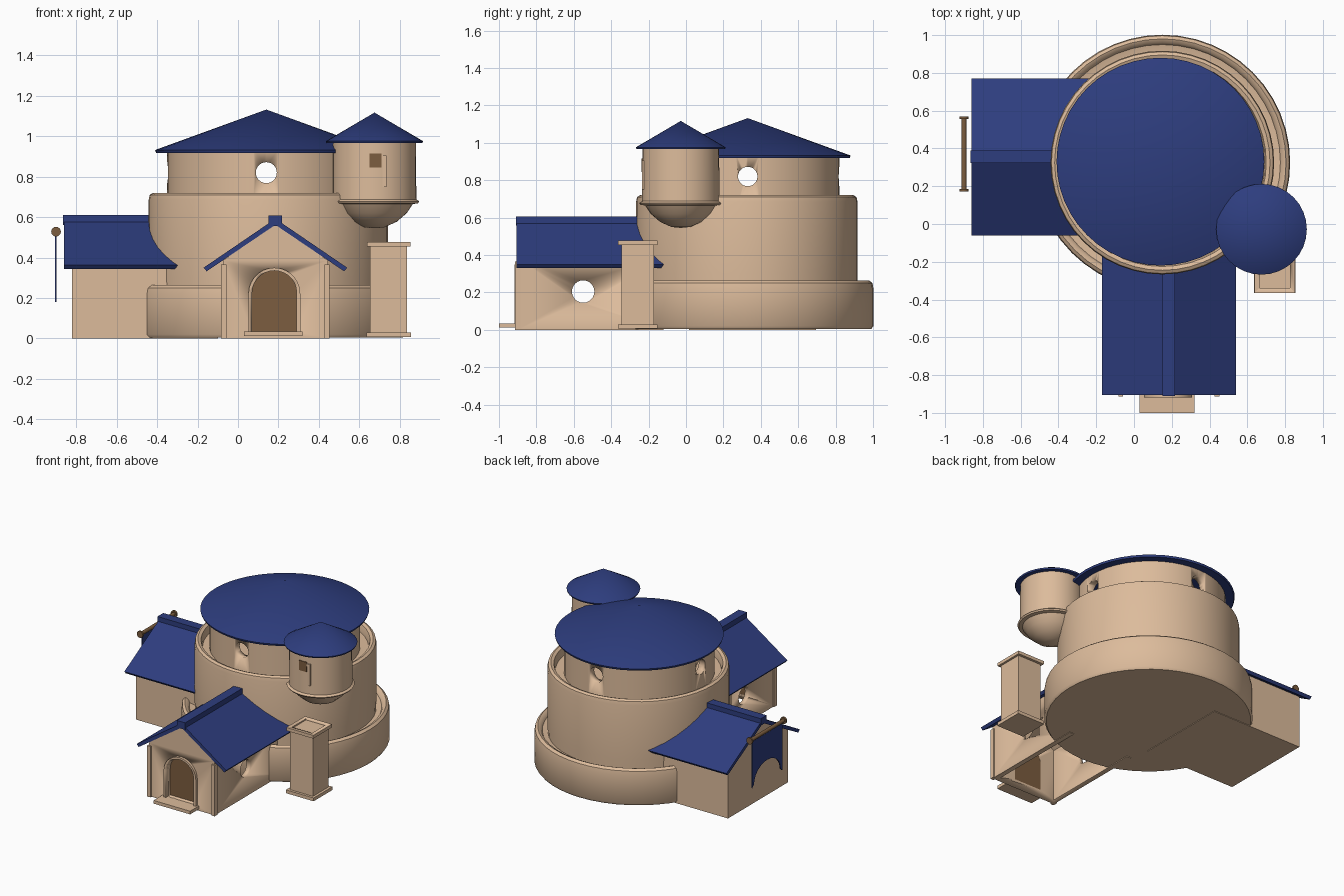
import bpy, bmesh, math
from mathutils import Matrix, Vector

if "Cube" in bpy.data.objects:
    bpy.data.objects.remove(bpy.data.objects["Cube"])

def material(name, col):
    m = bpy.data.materials.new(name)
    m.diffuse_color = (*col, 1)
    m.use_nodes = True
    m.node_tree.nodes["Principled BSDF"].inputs["Base Color"].default_value = m.diffuse_color
    return m

PLASTER = material("warm plaster", (0.72, 0.50, 0.33))
BLUE = material("roof blue", (0.027, 0.047, 0.21))
WOOD = material("brown wood", (0.20, 0.11, 0.05))

def finish(name, bm, mat, loc=(0, 0, 0), rot=0, smooth=True):
    bmesh.ops.recalc_face_normals(bm, faces=bm.faces)
    bm.transform(Matrix.Translation(loc) @ Matrix.Rotation(rot, 4, 'Z'))
    me = bpy.data.meshes.new(name)
    bm.to_mesh(me)
    bm.free()
    ob = bpy.data.objects.new(name, me)
    bpy.context.collection.objects.link(ob)
    me.materials.append(mat)
    if smooth:
        bpy.ops.object.select_all(action='DESELECT')
        ob.select_set(True)
        bpy.context.view_layer.objects.active = ob
        bpy.ops.object.shade_smooth_by_angle(angle=math.radians(40))
    return ob

def lathe(name, profile, mat, loc, n=48, closed=False):
    """Spin (radius, z) points; radius 0 ends become poles."""
    bm = bmesh.new()
    rings = []
    for r, z in profile:
        if r == 0:
            rings.append([bm.verts.new((0, 0, z))] * n)
        else:
            rings.append([bm.verts.new((r * math.cos(2 * math.pi * i / n),
                                        r * math.sin(2 * math.pi * i / n), z)) for i in range(n)])
    pairs = list(zip(rings, rings[1:])) + ([(rings[-1], rings[0])] if closed else [])
    for a, b in pairs:
        for i in range(n):
            j = (i + 1) % n
            bm.faces.new(list(dict.fromkeys((a[i], a[j], b[j], b[i]))))
    return finish(name, bm, mat, loc)

def prism(name, pts, y0, y1, mat, loc=(0, 0, 0), rot=0):
    """Extrude an (x, z) outline along y."""
    bm = bmesh.new()
    f = bm.faces.new([bm.verts.new((x, y0, z)) for x, z in pts])
    g = bmesh.ops.extrude_face_region(bm, geom=[f])
    bmesh.ops.translate(bm, verts=[v for v in g["geom"] if isinstance(v, bmesh.types.BMVert)],
                        vec=(0, y1 - y0, 0))
    return finish(name, bm, mat, loc, rot)

def box(name, x, y, z, mat, loc=(0, 0, 0), rot=0):
    return prism(name, [(x[0], z[0]), (x[1], z[0]), (x[1], z[1]), (x[0], z[1])],
                 y[0], y[1], mat, loc, rot)

def rod(name, axis, c, r, length, mat, n=24):
    bm = bmesh.new()
    q = Vector((0, 0, 1)).rotation_difference(Vector(axis)).to_matrix().to_4x4()
    bmesh.ops.create_cone(bm, cap_ends=True, segments=n, radius1=r, radius2=r, depth=length, matrix=q)
    return finish(name, bm, mat, c)

def cut(ob, cutter):
    m = ob.modifiers.new("cut", 'BOOLEAN')
    m.operation, m.solver, m.object = 'DIFFERENCE', 'EXACT', cutter
    bpy.ops.object.select_all(action='DESELECT')
    ob.select_set(True)
    bpy.context.view_layer.objects.active = ob
    bpy.ops.object.modifier_apply(modifier=m.name)
    bpy.data.objects.remove(cutter)

def arch(cx, half, z0, spring, n=14):
    return [(cx - half, z0), (cx + half, z0)] + [
        (cx + half * math.cos(math.pi * i / n), spring + half * math.sin(math.pi * i / n))
        for i in range(n + 1)]

def gable(half, z0, eave, peak):
    return [(-half, z0), (half, z0), (half, eave), (0, peak), (-half, eave)]

def wing_roof(name, half, eave, ridge, y0, y1, loc, rot):
    t = 0.03
    prism(name, [(-half, eave), (0, ridge), (half, eave), (half - .015, eave - t * .6),
                 (0, ridge - t), (-half + .015, eave - t * .6)], y0, y1, BLUE, loc, rot)
    box(name + "_ridge", (-.033, .033), (y0 - .005, y1), (ridge - .035, ridge + .015), BLUE, loc, rot)

# Round keep: base ring, main drum with parapet, upper drum with four round windows
C = (0.15, 0.325, 0)
lathe("base_ring", [(0, .004), (.665, .004), (.677, .02), (.677, .22), (.672, .25), (.655, .264),
                    (.635, .255), (.625, .235), (.58, .225), (0, .225)], PLASTER, C)
lathe("main_drum", [(0, .1), (.585, .1), (.592, .3), (.592, .685), (.587, .71), (.57, .72),
                    (.55, .712), (.543, .69), (.54, .66), (0, .65)], PLASTER, C)
C = (0.14, 0.33, 0)
upper = lathe("upper_drum", [(.49, .64), (.49, .94), (.44, .94), (.44, .64)], PLASTER, C, closed=True)
for axis in ((1, 0, 0), (0, 1, 0)):
    cut(upper, rod("window_cutter", axis, (C[0], C[1], .82), .052, 1.4, PLASTER))
lathe("main_roof", [(0, .925), (.545, .918), (.55, .932), (0, 1.132)], BLUE, C)

# Corner turret
T = (0.675, -0.028, 0)
lathe("turret_body", [(0, .545), (.05, .55), (.11, .577), (.16, .62), (.19, .665), (.215, .668),
                      (.222, .678), (.207, .688), (.205, .98), (0, .98)], PLASTER, T, 32)
lathe("turret_roof", [(0, .97), (.236, .966), (.24, .976), (0, 1.117)], BLUE, T, 32)
box("turret_window", (.65, .71), (-.237, -.229), (.845, .915), WOOD)
prism("turret_window_shutter", [(.715, .75), (.735, .75), (.735, .905), (.70, .905), (.715, .88)],
      -.236, -.22, PLASTER)

# Front hall: hollow gabled walls with doorway and side windows
F = (0.185, 0, 0)
hall = prism("front_hall", gable(.26, 0, .385, .568), -.9, -.12, PLASTER, F)
cut(hall, prism("hall_cutter", gable(.225, -.1, .37, .53), -.86, .1, PLASTER, F))
cut(hall, rod("hall_window_cutter", (1, 0, 0), (.185, -.55, .205), .06, 1, PLASTER))
cut(hall, prism("door_cutter", arch(-.005, .11, .035, .225), -1, -.8, PLASTER, F))
wing_roof("front_roof", .355, .35, .592, -.905, -.02, F, 0)
prism("front_door", arch(-.005, .112, .03, .225), -.868, -.861, WOOD, F)
frame = prism("door_frame", arch(-.005, .128, .03, .222), -.918, -.89, PLASTER, F)
cut(frame, prism("frame_cutter", arch(-.005, .11, 0, .225), -1, -.8, PLASTER, F))
box("door_step", (.03, .32), (-1, -.86), (.012, .035), PLASTER)
for s in (-1, 1):
    x = sorted((.185 + s * .242, .185 + s * .268))
    box("corner_trim", x, (-.913, -.88), (0, .365), PLASTER)

# Side wing to the left
W = (0, 0.355, 0)
R = -math.pi / 2
prism("side_wing", gable(.34, 0, .395, .57), -.82, -.1, PLASTER, W, R)
wing_roof("side_roof", .415, .362, .595, -.86, -.05, W, R)

# Hanging banner with arched lower edge
rod("banner_pole", (0, 1, 0), (-.9, .37, .528), .013, .39, WOOD, 12)
for y in (.178, .562):
    rod("pole_knob", (0, 1, 0), (-.9, y, .528), .024, .012, WOOD, 16)
curve = [(.15 * math.cos(math.pi * i / 12), .2 + .12 * math.sin(math.pi * i / 12)) for i in range(13)]
prism("banner", [(-.17, .528), (-.17, .18), *reversed(curve), (.17, .18), (.17, .528)],
      -.904, -.897, BLUE, (0, .37, 0), R)

# Free-standing square pillar with recessed top
P = (.745, -.258, 0)
box("pillar_shaft", (-.092, .092), (-.088, .088), (.01, .465), PLASTER, P)
box("pillar_base", (-.11, .11), (-.106, .106), (.006, .03), PLASTER, P)
cap = box("pillar_cap", (-.107, .107), (-.106, .106), (.455, .478), PLASTER, P)
cut(cap, box("cap_cutter", (-.08, .08), (-.08, .08), (.468, .6), PLASTER, P))
